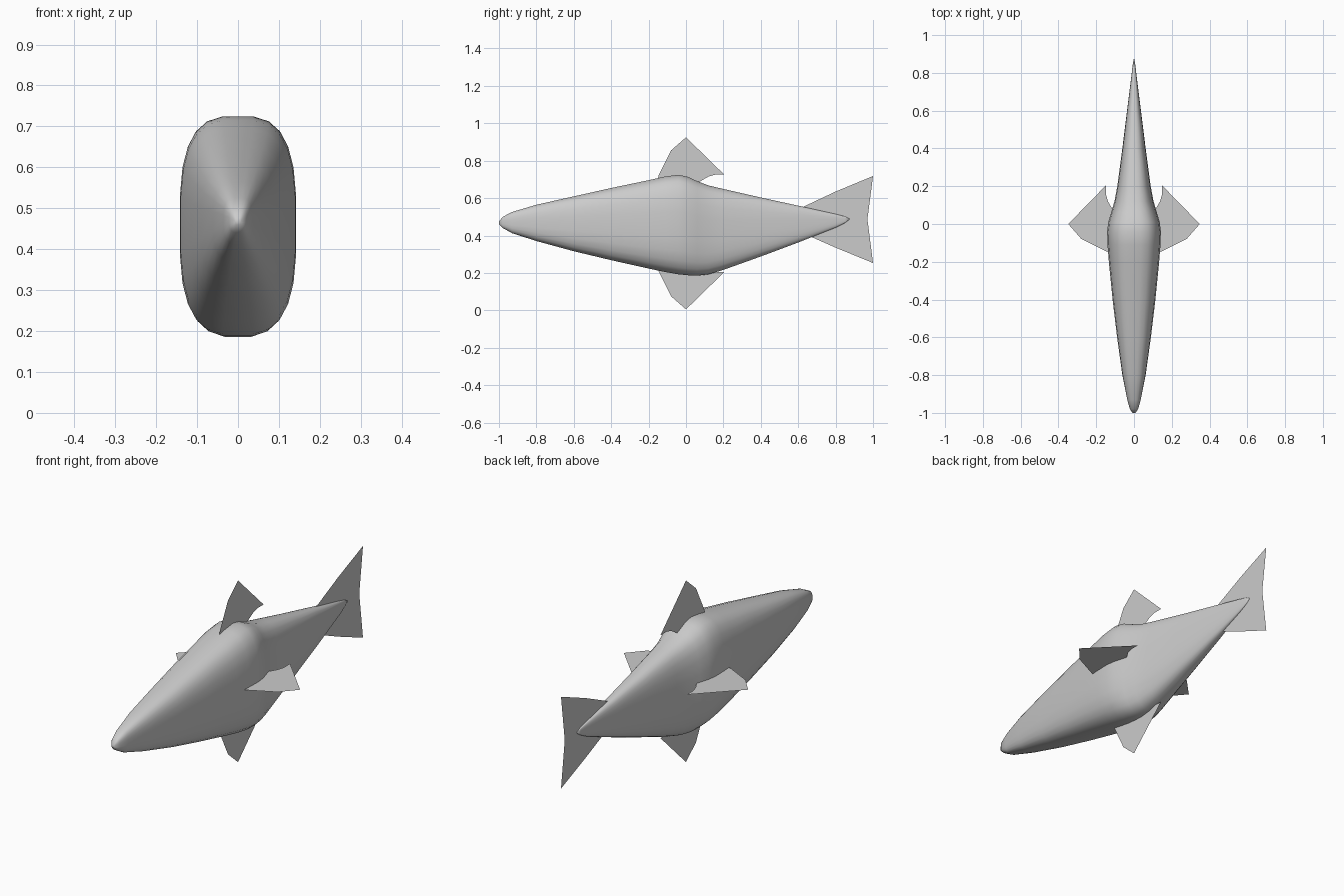
import bpy, bmesh, math

if "Cube" in bpy.data.objects:
    bpy.data.objects.remove(bpy.data.objects["Cube"])

MID = 0.465  # height of the fin axis


def make_object(name, bm):
    mesh = bpy.data.meshes.new(name)
    bm.to_mesh(mesh)
    bm.free()
    obj = bpy.data.objects.new(name, mesh)
    bpy.context.collection.objects.link(obj)
    return obj


def flat_fin(name, points):
    bm = bmesh.new()
    bm.faces.new([bm.verts.new(p) for p in points])
    return make_object(name, bm)


# Body: rounded-oblong sections (y, bottom, top, half width)
SECTIONS = [
    (-1.0, 0.46, 0.475, 0.008), (-0.98, 0.44, 0.50, 0.022),
    (-0.93, 0.412, 0.526, 0.036), (-0.8, 0.37, 0.565, 0.062),
    (-0.6, 0.315, 0.61, 0.090), (-0.4, 0.267, 0.655, 0.114),
    (-0.2, 0.222, 0.697, 0.134), (-0.11, 0.203, 0.717, 0.141),
    (-0.04, 0.191, 0.726, 0.143), (0.01, 0.186, 0.715, 0.137),
    (0.06, 0.184, 0.692, 0.122), (0.12, 0.191, 0.669, 0.104),
    (0.2, 0.215, 0.65, 0.089), (0.4, 0.287, 0.604, 0.062),
    (0.6, 0.362, 0.56, 0.037), (0.8, 0.442, 0.515, 0.012),
    (0.85, 0.467, 0.502, 0.006), (0.873, 0.485, 0.49, 0.002),
]
SIDES = 24


def spow(v, p):
    return math.copysign(abs(v) ** p, v)


bm = bmesh.new()
rings = []
for y, low, high, half in SECTIONS:
    ring = []
    for i in range(SIDES):
        a = 2 * math.pi * (i + 0.5) / SIDES
        x = half * spow(math.cos(a), 2 / 3)
        z = (low + high) / 2 + (high - low) / 2 * spow(math.sin(a), 2 / 3)
        ring.append(bm.verts.new((x, y, z)))
    rings.append(ring)
for r0, r1 in zip(rings, rings[1:]):
    for i in range(SIDES):
        j = (i + 1) % SIDES
        bm.faces.new((r0[i], r0[j], r1[j], r1[i]))
bm.faces.new(rings[0])
bm.faces.new(rings[-1])
bmesh.ops.recalc_face_normals(bm, faces=bm.faces)
for f in bm.faces:
    f.smooth = True
make_object("body", bm)

# Four identical fins around the body: (y, distance from fin root axis)
FIN = [(-0.15, 0.24), (-0.145, 0.26), (-0.08, 0.39), (0.0, 0.46),
       (0.205, 0.26), (0.155, 0.26), (0.12, 0.25), (0.06, 0.215)]
flat_fin("dorsal_fin", [(0, y, MID + r) for y, r in FIN])
flat_fin("belly_fin", [(0, y, MID - r) for y, r in FIN])
for side, s in (("left", 1), ("right", -1)):
    flat_fin(side + "_side_fin", [(s * (r - 0.112), y, MID) for y, r in FIN])

# Forked tail fin
TAIL = [(0.60, 0.48), (0.63, 0.555), (0.80, 0.635), (1.0, 0.718),
        (0.97, 0.487), (1.0, 0.253), (0.80, 0.335), (0.63, 0.41)]
flat_fin("tail_fin", [(0, y, z) for y, z in TAIL])
